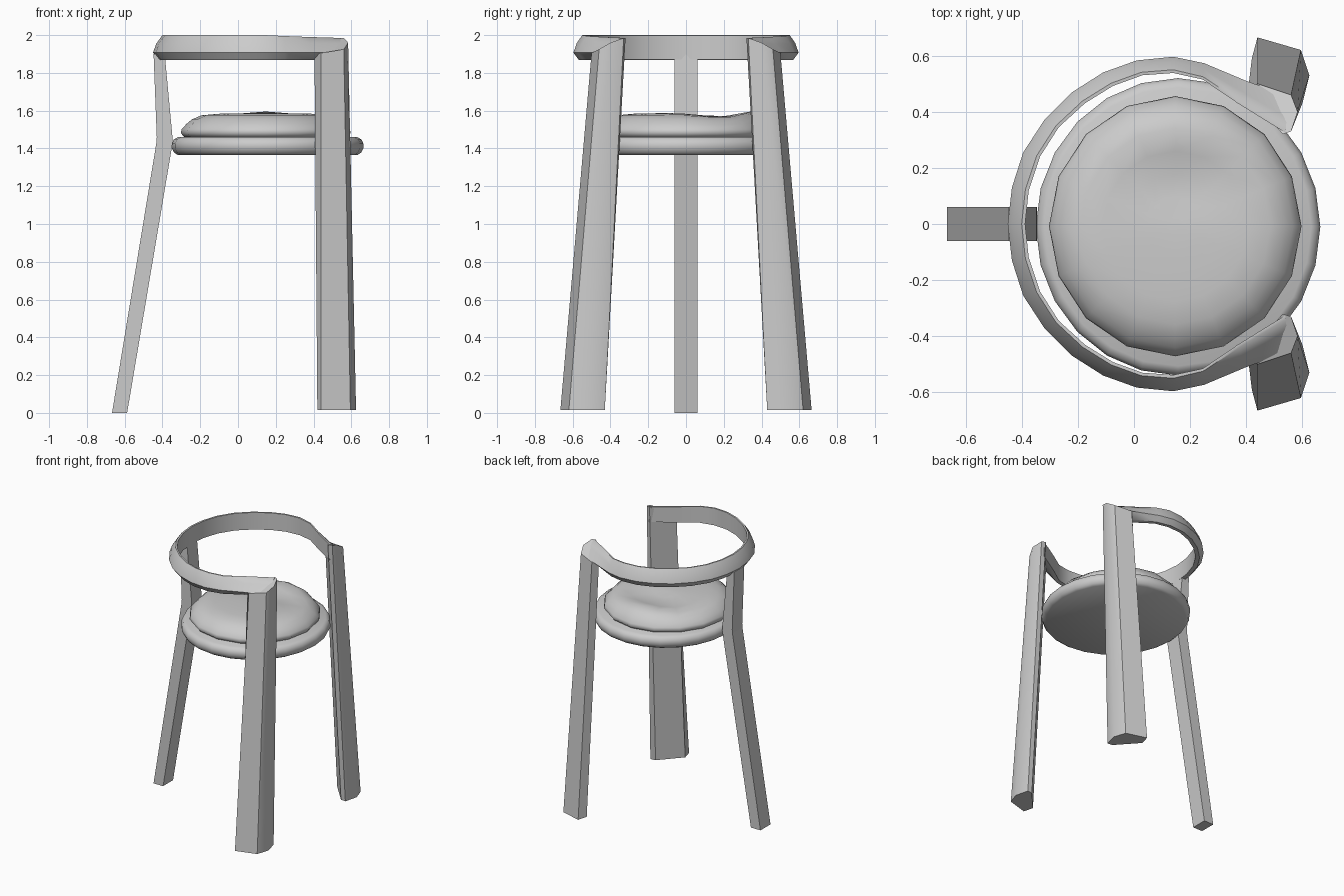
import bpy, bmesh, math
from math import sin, cos, pi, exp

if "Cube" in bpy.data.objects:
    bpy.data.objects.remove(bpy.data.objects["Cube"])


def finish(name, bm, angle):
    bmesh.ops.recalc_face_normals(bm, faces=bm.faces)
    me = bpy.data.meshes.new(name)
    bm.to_mesh(me)
    bm.free()
    ob = bpy.data.objects.new(name, me)
    bpy.context.collection.objects.link(ob)
    me.shade_smooth()
    me.set_sharp_from_angle(angle=math.radians(angle))
    return ob


def loft(name, rings, angle=35):
    """Skin a list of equal-length closed rings and cap both ends."""
    bm = bmesh.new()
    rows = [[bm.verts.new(p) for p in ring] for ring in rings]
    n = len(rows[0])
    for a, b in zip(rows, rows[1:]):
        for i in range(n):
            j = (i + 1) % n
            bm.faces.new((a[i], a[j], b[j], b[i]))
    bm.faces.new(rows[0])
    bm.faces.new(rows[-1])
    return finish(name, bm, angle)


def disc_rings(profile, centre, sides, stretch=1.0, height=lambda x, y: 0.0):
    """Rings of a turned profile [(r, z)] with an optional height offset."""
    rings = []
    for r, z in profile:
        ring = []
        for i in range(sides):
            a = 2 * pi * i / sides
            x, y = centre[0] + r * cos(a), centre[1] + r * stretch * sin(a)
            ring.append((x, y, z + height(x, y) * (z > 1.52)))
        rings.append(ring)
    return rings


# Seat board: flat disc with rounded rim
board = [(0.477, 1.366), (0.495, 1.378), (0.507, 1.402), (0.507, 1.425),
         (0.497, 1.447), (0.475, 1.46)]
loft("seat_board", disc_rings(board, (0.157, -0.01), 24, 1.045), 50)


# Cushion: softly domed pad with an uneven top
def dent(x, y):
    hollow = -0.026 * exp(-((x - 0.17) / 0.3) ** 2 - ((y - 0.16) / 0.12) ** 2)
    swell = 0.022 * exp(-((x - 0.15) / 0.2) ** 2 - ((y - 0.34) / 0.09) ** 2)
    return hollow + swell


pad = [(0.41, 1.455), (0.435, 1.463), (0.45, 1.482), (0.445, 1.502), (0.42, 1.53),
       (0.39, 1.555), (0.34, 1.576), (0.26, 1.584), (0.18, 1.586), (0.10, 1.587),
       (0.03, 1.587)]
loft("seat_cushion", disc_rings(pad, (0.147, -0.008), 16, 1.03, dent), 60)

# Back leg: square post with a bend at seat height
post = [(-0.667, -0.587, 0.0), (-0.432, -0.346, 1.43), (-0.43, -0.347, 1.46),
        (-0.447, -0.388, 1.90)]
loft("back_leg", [[(a, -0.06, z), (b, -0.06, z), (b, 0.06, z), (a, 0.06, z)]
                  for a, b, z in post], 5)

# Front legs: wedges with a rounded front, a flat diagonal inner face, mitred top
foot = [(0.44, 0.665), (0.595, 0.62), (0.625, 0.53), (0.60, 0.43),
        (0.56, 0.435), (0.42, 0.59)]
head = [(0.44, 0.50, 1.905), (0.56, 0.46, 1.925), (0.583, 0.40, 1.96),
        (0.56, 0.33, 1.985), (0.53, 0.32, 1.985), (0.405, 0.465, 1.90)]
for side, label in ((-1, "right"), (1, "left")):
    loft("front_leg_" + label, [[(x, side * y, 0.015) for x, y in foot],
                                [(x, side * y, z) for x, y, z in head]], 46)

# Arm rail: half of the plan as (outer x, y, inner x, y), mirrored across y
half = [(-0.45, 0.0, -0.388, 0.0), (-0.435, 0.13, -0.375, 0.12),
        (-0.395, 0.255, -0.335, 0.24), (-0.32, 0.37, -0.268, 0.345),
        (-0.22, 0.47, -0.175, 0.43), (-0.11, 0.54, -0.075, 0.492),
        (0.01, 0.583, 0.03, 0.53), (0.14, 0.596, 0.14, 0.538),
        (0.25, 0.573, 0.245, 0.515), (0.40, 0.51, 0.37, 0.43),
        (0.55, 0.455, 0.54, 0.325)]
plan = [(a, -b, c, -d) for a, b, c, d in reversed(half[1:])] + half
rings = []
for i, (ox, oy, ix, iy) in enumerate(plan):
    # The top edge drifts inward and drops slightly toward both front ends
    end = max(0, abs(i - 10) - 7) / 3
    section = [(0.0, 1.907), (0.28 + 0.3 * end, 1.955), (0.8 + 0.1 * end, 2.0 - 0.015 * end),
               (1.0, 1.999 - 0.014 * end), (1.0, 1.87), (0.5, 1.868)]
    rings.append([(ox + (ix - ox) * t, oy + (iy - oy) * t, z) for t, z in section])
loft("arm_rail", rings, 45)
